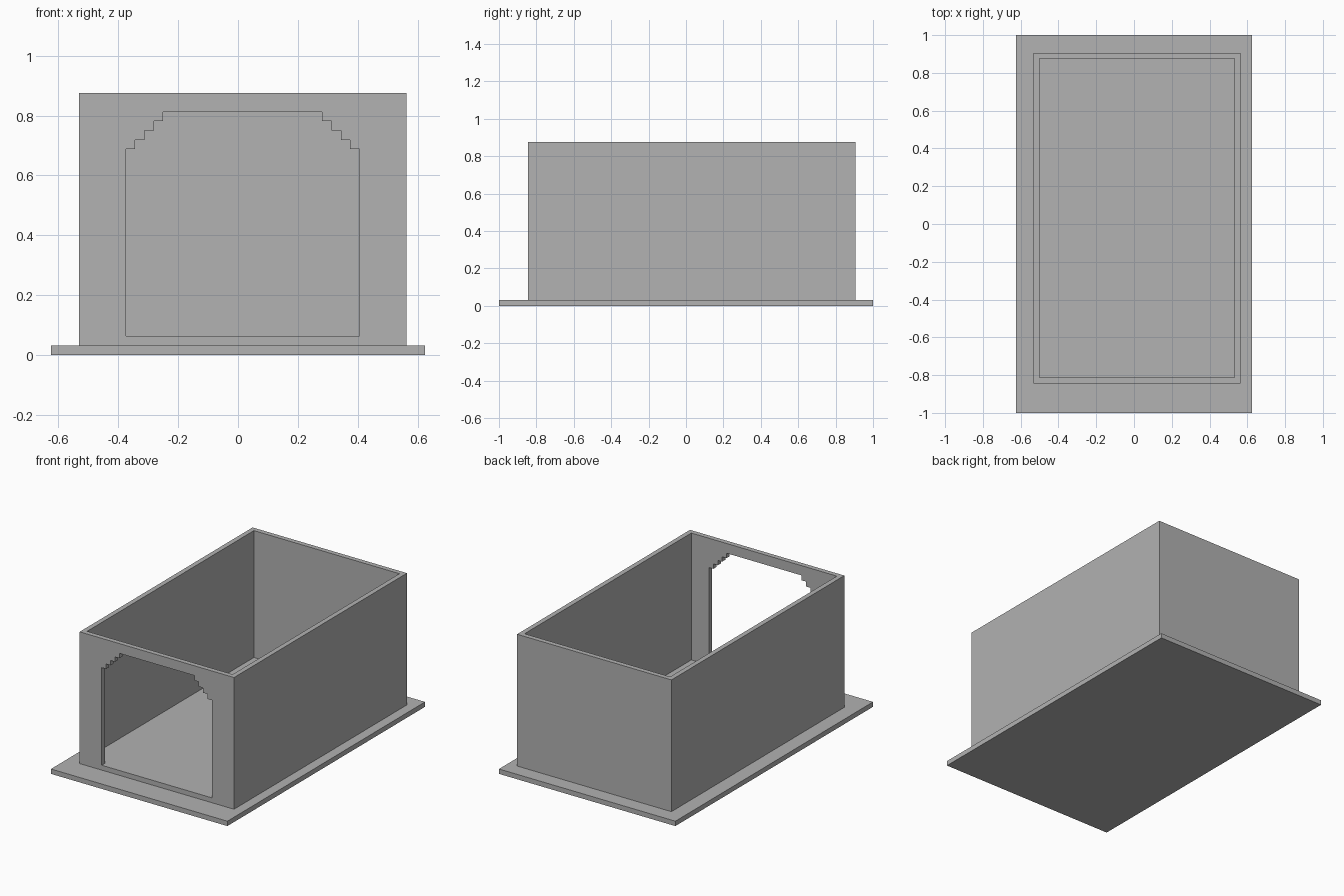
import bpy
import bmesh
from mathutils import Vector

U = 1 / 32  # one grid step

default_cube = bpy.data.objects.get("Cube")
if default_cube:
    bpy.data.objects.remove(default_cube, do_unlink=True)

grey = bpy.data.materials.new("plain grey")
grey.use_nodes = True
colour = (0.445, 0.445, 0.445, 1)
grey.diffuse_color = colour
grey.node_tree.nodes["Principled BSDF"].inputs["Base Color"].default_value = colour


def prism(name, outline, sweep):
    """Extrude a closed outline, given in grid steps, along a sweep vector."""
    bm = bmesh.new()
    face = bm.faces.new([bm.verts.new(Vector(p) * U) for p in outline])
    moved = bmesh.ops.extrude_face_region(bm, geom=[face])["geom"]
    verts = [g for g in moved if isinstance(g, bmesh.types.BMVert)]
    bmesh.ops.translate(bm, verts=verts, vec=Vector(sweep) * U)
    bmesh.ops.recalc_face_normals(bm, faces=bm.faces)
    mesh = bpy.data.meshes.new(name)
    bm.to_mesh(mesh)
    bm.free()
    mesh.materials.append(grey)
    obj = bpy.data.objects.new(name, mesh)
    bpy.context.collection.objects.link(obj)
    return obj


def block(name, x0, x1, y0, y1, z0, z1):
    corners = [(x0, y0, z0), (x1, y0, z0), (x1, y1, z0), (x0, y1, z0)]
    return prism(name, corners, (0, 0, z1 - z0))


def cut(target, cutter):
    """Subtract the cutter from the target, then discard the cutter."""
    cutter.hide_render = True
    mod = target.modifiers.new("cut", "BOOLEAN")
    mod.operation = "DIFFERENCE"
    mod.solver = "EXACT"
    mod.object = cutter
    bpy.context.view_layer.objects.active = target
    bpy.ops.object.modifier_apply(modifier=mod.name)
    bpy.data.objects.remove(cutter, do_unlink=True)


# Base plate
block("base_plate", -20, 20, -32, 32, 0, 1)

# Open-topped walls with a thin floor
walls = block("walls_and_floor", -17, 18, -27, 29, 1, 28)
cut(walls, block("room_cutter", -16, 17, -26, 28, 2, 30))

# Doorway with stepped upper corners, mirrored about its centre line
centre = 0.5
half = [(12.5, 2)]
for i in range(4):
    half += [(12.5 - i, 22 + i), (11.5 - i, 22 + i)]
half.append((8.5, 26))
right = [(centre + x, -28, z) for x, z in half]
left = [(centre - x, -28, z) for x, z in reversed(half)]
cut(walls, prism("doorway_cutter", right + left, (0, 8, 0)))
